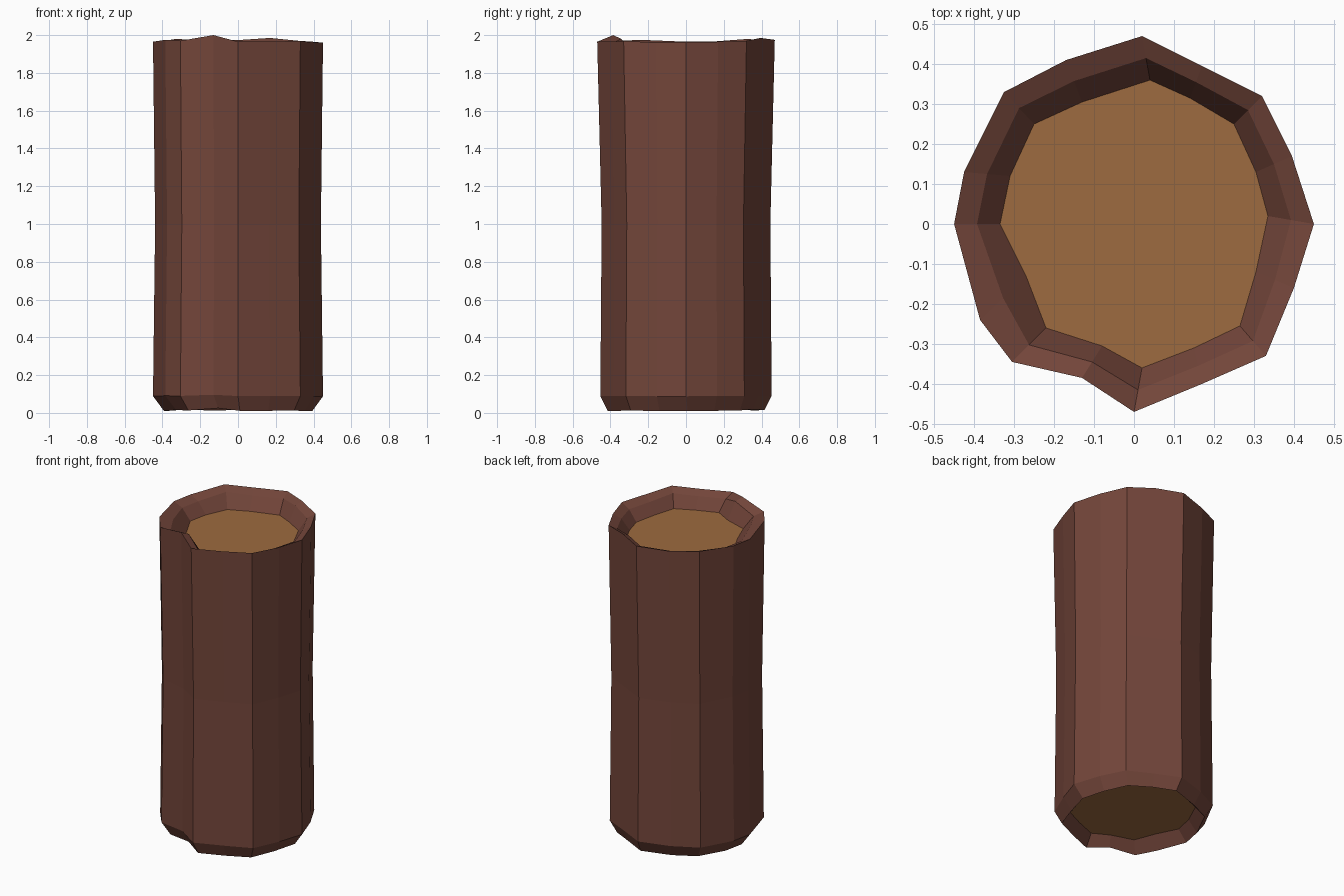
import bpy, bmesh
from mathutils import Vector

if "Cube" in bpy.data.objects:
    bpy.data.objects.remove(bpy.data.objects["Cube"])


def material(name, rgb):
    m = bpy.data.materials.new(name)
    m.diffuse_color = (*rgb, 1)
    m.use_nodes = True
    m.node_tree.nodes["Principled BSDF"].inputs["Base Color"].default_value = m.diffuse_color
    return m


bark_mat = material("bark_brown", (0.17, 0.06, 0.042))
wood_mat = material("cut_wood", (0.34, 0.145, 0.05))

# Hand-cut outlines: outside of the bark and edge of the sawn wood
outer = [(.45, 0), (.395, .17), (.32, .32), (.17, .395), (.02, .47), (-.17, .41),
         (-.325, .33), (-.425, .13), (-.45, 0), (-.385, -.24), (-.305, -.345),
         (-.13, -.385), (0, -.47), (.17, -.40), (.33, -.33), (.40, -.16)]
inner = [(.335, .02), (.305, .13), (.25, .25), (.14, .315), (.04, .36), (-.13, .305),
         (-.25, .25), (-.31, .12), (-.335, 0), (-.27, -.13), (-.22, -.26),
         (-.08, -.305), (.02, -.36), (.15, -.31), (.265, -.255), (.305, -.12)]
# Uneven height of the rim around the log
wave = [-.01, -.005, 0, .015, .005, 0, .01, -.005, -.005, .005, 0, .03, -.005, -.005, 0, -.01]
N = len(outer)


def ring(t, z, wobble=0, sx=1, sy=1):
    """Loop between the outer (t=0) and inner (t=1) outline."""
    pts = []
    for o, i, w in zip(outer, inner, wave):
        p = Vector(o).lerp(Vector(i), t)
        pts.append((p.x * sx, p.y * sy, z + w * wobble))
    return pts


def make(name, loops, mat, cap=False):
    bm = bmesh.new()
    rows = [[bm.verts.new(p) for p in loop] for loop in loops]
    for a, b in zip(rows, rows[1:]):
        for k in range(N):
            j = (k + 1) % N
            bm.faces.new((a[k], a[j], b[j], b[k]))
    if cap:
        bm.faces.new(rows[0])
    bmesh.ops.recalc_face_normals(bm, faces=bm.faces)
    me = bpy.data.meshes.new(name)
    bm.to_mesh(me)
    bm.free()
    me.materials.append(mat)
    ob = bpy.data.objects.new(name, me)
    bpy.context.collection.objects.link(ob)
    return ob


top_z, bottom_z = 1.87, 0.08

# Bark shell: recess wall, chamfer, waisted trunk, rim, recess wall, closed inside
shell = [ring(1, bottom_z), ring(.5, .013, .4), ring(0, .09, .2, 1, .965),
         ring(0, 1.0, 0, .975, .95), ring(0, 1.97, 1), ring(.5, 1.945, 1.2),
         ring(1, top_z)]
make("bark", shell + [shell[0]], bark_mat)

# Sawn wood faces sunk into both ends
top = make("top_wood", [ring(1, top_z)], wood_mat, True)
bottom = make("bottom_wood", [ring(1, bottom_z)], wood_mat, True)
bottom.data.flip_normals()
for ob, sign in ((top, 1), (bottom, -1)):
    if ob.data.polygons[0].normal.z * sign < 0:
        ob.data.flip_normals()
